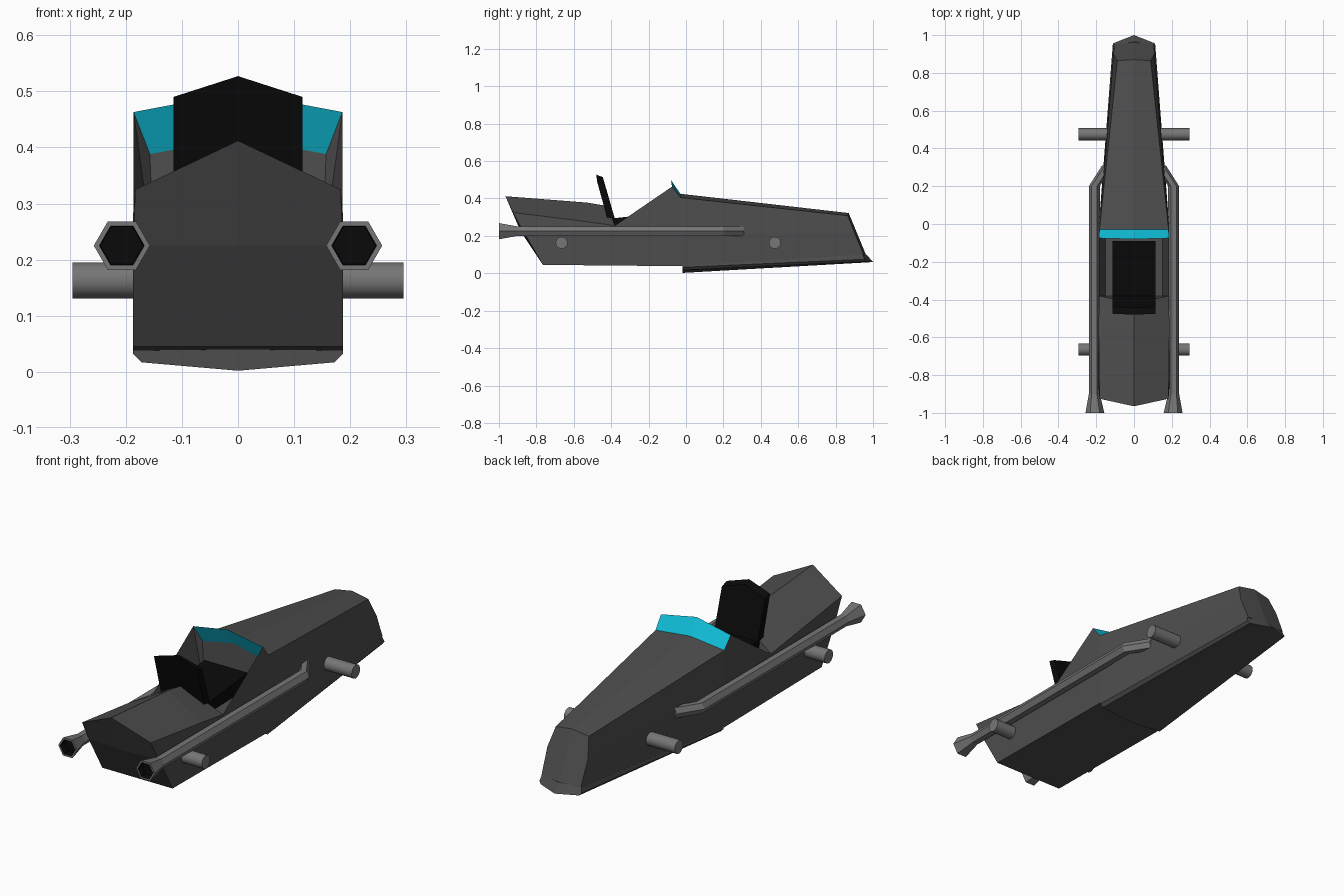
import bpy, bmesh, math
from mathutils import Vector

if "Cube" in bpy.data.objects:
    bpy.data.objects.remove(bpy.data.objects["Cube"])


def material(name, rgb):
    m = bpy.data.materials.new(name)
    m.diffuse_color = (*rgb, 1)
    m.use_nodes = True
    m.node_tree.nodes["Principled BSDF"].inputs["Base Color"].default_value = m.diffuse_color
    return m


DARK = material("dark_grey", (0.075, 0.075, 0.075))
STEEL = material("steel", (0.18, 0.18, 0.18))
BLACK = material("black", (0.003, 0.003, 0.003))
CYAN = material("cyan", (0.005, 0.52, 0.7))


def finish(name, bm, *mats):
    bmesh.ops.remove_doubles(bm, verts=bm.verts, dist=1e-4)
    bmesh.ops.recalc_face_normals(bm, faces=bm.faces)
    me = bpy.data.meshes.new(name)
    bm.to_mesh(me)
    bm.free()
    for m in mats:
        me.materials.append(m)
    ob = bpy.data.objects.new(name, me)
    bpy.context.collection.objects.link(ob)
    return ob


def mirrored(name, pts, faces, mat):
    """Build half faces from named points and mirror them across x = 0."""
    bm = bmesh.new()
    for s in (1, -1):
        vs = {k: bm.verts.new((s * x, y, z)) for k, (x, y, z) in pts.items()}
        for f in faces.split():
            bm.faces.new([vs[k] for k in f.split(",")])
    return finish(name, bm, mat)


P = {
    # tail: ridge, shoulder, side, bottom
    "a0": (0, -.965, .412), "a1": (.183, -.925, .325), "a2": (.187, -.87, .225),
    "a3": (.187, -.765, .045), "a4": (0, -.765, .045), "a5": (0, -.885, .225),
    # rear deck and cockpit rear edge
    "b0": (0, -.53, .378), "b1": (.187, -.56, .28),
    "c0": (0, -.42, .36), "c1": (.186, -.38, .255),
    # windscreen top, hood edge, inner windscreen base
    "d0": (0, -.08, .498), "d1": (.186, -.075, .463),
    "h0": (0, -.03, .425), "h1": (.183, -.03, .405),
    "e0": (0, -.04, .418), "e1": (.157, -.045, .388),
    # middle of the side and belly
    "m2": (.187, -.02, .21), "m3": (.187, -.02, .038), "m4": (0, -.02, .04),
    # nose
    "n0": (0, .87, .322), "n1": (.088, .865, .308), "n2": (.108, .9, .22),
    "n3": (.105, .95, .1), "n4": (0, .97, .08),
    # cockpit floor
    "g0": (0, -.38, .2), "g1": (.15, -.38, .2), "k0": (0, -.05, .2), "k1": (.15, -.05, .2),
}

# body shell with open cockpit
mirrored("body", P,
         "a0,a1,a2,a5 a5,a2,a3,a4 a0,b0,b1,a1 b0,c0,c1,b1 "
         "a1,b1,c1,m2,a2 a2,m2,m3,a3 c1,d1,h1,m2 a3,m3,m4,a4 "
         "h0,n0,n1,h1 h1,n1,n2,m2 m2,n2,n3,m3 n0,n1,n2,n3,n4 m3,n3,n4,m4 "
         "c0,c1,g1,g0 c1,d1,k1,g1 d1,e1,k1 e0,e1,k1,k0 g0,g1,k1,k0", DARK)

# windscreen strip
mirrored("windscreen", P, "d0,d1,h1,h0 d0,d1,e1,e0 h0,h1,e1,e0", CYAN)

# front undertray with a shallow keel, running past the nose
T = {"u0": (0, -.02, .04), "u2": (.187, -.02, .04), "t2": (.187, -.02, .032),
     "t1": (.172, -.02, .017), "t0": (0, -.02, .002),
     "v0": (0, .965, .1), "v2": (.106, .945, .1), "w2": (.112, .955, .075),
     "w1": (.102, .96, .063), "w0": (0, 1, .06)}
mirrored("undertray", T,
         "u0,u2,t2,t1,t0 u0,v0,v2,u2 u2,v2,w2,t2 t2,w2,w1,t1 t1,w1,w0,t0 v0,v2,w2,w1,w0", DARK)


def slab(name, centre, side, half, mat):
    """Closed slab from a centre-line profile and a side profile (y, z)."""
    n = len(centre)
    pts = {f"c{i}": (0, *p) for i, p in enumerate(centre)}
    pts |= {f"s{i}": (half, *p) for i, p in enumerate(side)}
    faces = [f"c{i},c{(i+1) % n},s{(i+1) % n},s{i}" for i in range(n)]
    faces.append(",".join(f"s{i}" for i in range(n)))
    return mirrored(name, pts, " ".join(faces), mat)


# seat
slab("seat_back", [(-.48, .527), (-.445, .515), (-.38, .29), (-.385, .245), (-.412, .26)],
     [(-.475, .49), (-.437, .478), (-.38, .29), (-.385, .245), (-.412, .26)], .115, BLACK)
cushion = [(-.395, .293), (-.29, .305), (-.09, .325), (-.09, .25), (-.385, .245)]
slab("seat_cushion", cushion, cushion, .115, BLACK)

# axle stubs
for label, y in (("front", .475), ("rear", -.665)):
    for side, s in (("right", 1), ("left", -1)):
        bpy.ops.mesh.primitive_cylinder_add(vertices=20, radius=.032, depth=.16,
                                            location=(s * .215, y, .163),
                                            rotation=(0, math.pi / 2, 0))
        ob = bpy.context.object
        ob.name = f"{label}_axle_{side}"
        ob.data.materials.append(STEEL)
        bpy.ops.object.shade_smooth_by_angle()

# hexagonal side exhausts: (x, y, radius) stations, from inside the mouth to the body
STATIONS = [(.207, -.97, .038), (.207, -1, .04), (.207, -1, .05), (.21, -.9, .029),
            (.21, .2, .029), (.14, .31, .029)]
for side, s in (("right", 1), ("left", -1)):
    bm = bmesh.new()
    rings = []
    for x, y, r in STATIONS:
        rings.append([bm.verts.new((s * (x + r * math.cos(i * math.pi / 3)), y,
                                    .225 + r * math.sin(i * math.pi / 3))) for i in range(6)])
    for j, (p, q) in enumerate(zip(rings, rings[1:])):
        for i in range(6):
            k = (i + 1) % 6
            bm.faces.new((p[i], p[k], q[k], q[i])).material_index = int(j == 0)
    bm.faces.new(rings[0]).material_index = 1
    bm.faces.new(rings[-1])
    finish(f"exhaust_{side}", bm, STEEL, BLACK)
